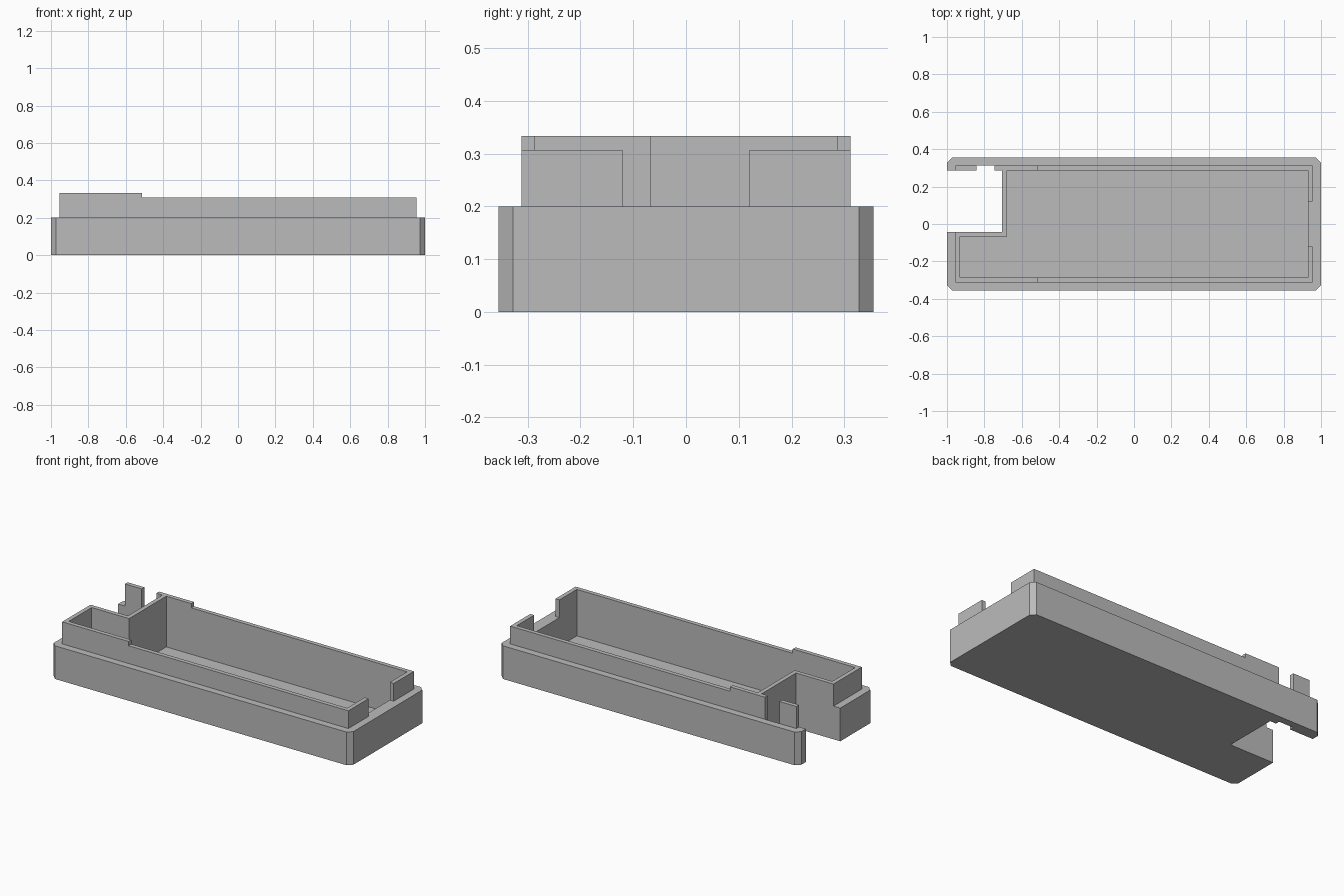
import bpy
import bmesh

if "Cube" in bpy.data.objects:
    bpy.data.objects.remove(bpy.data.objects["Cube"], do_unlink=True)

grey = bpy.data.materials.new("plain grey")
grey.use_nodes = True
colour = (0.5, 0.5, 0.5, 1)
grey.diffuse_color = colour
grey.node_tree.nodes["Principled BSDF"].inputs["Base Color"].default_value = colour


def prism(name, outline, low, high):
    """Extrude a plan outline between two heights."""
    bm = bmesh.new()
    face = bm.faces.new([bm.verts.new((x, y, low)) for x, y in outline])
    top = bmesh.ops.extrude_face_region(bm, geom=[face])["geom"]
    verts = [v for v in top if isinstance(v, bmesh.types.BMVert)]
    bmesh.ops.translate(bm, verts=verts, vec=(0, 0, high - low))
    bmesh.ops.recalc_face_normals(bm, faces=bm.faces)
    mesh = bpy.data.meshes.new(name)
    bm.to_mesh(mesh)
    bm.free()
    mesh.materials.append(grey)
    obj = bpy.data.objects.new(name, mesh)
    bpy.context.collection.objects.link(obj)
    return obj


def rect(x0, x1, y0, y1):
    return [(x0, y0), (x1, y0), (x1, y1), (x0, y1)]


def cut(target, outline, low, high):
    """Subtract a prism from the target and discard the cutter."""
    cutter = prism("cutter", outline, low, high)
    cutter.hide_render = True
    mod = target.modifiers.new("cut", "BOOLEAN")
    mod.operation = "DIFFERENCE"
    mod.solver = "EXACT"
    mod.object = cutter
    bpy.context.view_layer.objects.active = target
    bpy.ops.object.modifier_apply(modifier=mod.name)
    bpy.data.objects.remove(cutter, do_unlink=True)


# Main dimensions
X, Y, C = 1.0, 0.355, 0.027           # body half sizes and corner chamfer
RX, RY, T = 0.955, 0.312, 0.026       # rim half sizes and wall thickness
BODY, RIM_LOW, RIM_HIGH = 0.2, 0.307, 0.333
BAY_X, BAY_Y0, BAY_Y1 = -0.705, -0.042, 0.286
bay = rect(-1.2, BAY_X, BAY_Y0, BAY_Y1)
slot = rect(-0.843, -0.745, 0.2, RY)

# L-shaped inside space
ix, iy = RX - T, RY - T
cavity = [(-ix, -iy), (ix, -iy), (ix, iy), (BAY_X + T, iy),
          (BAY_X + T, BAY_Y0 - T), (-ix, BAY_Y0 - T)]

# Lower tray with chamfered upright corners, side bay and slot
tray = prism("tray_body", [(-X + C, -Y), (X - C, -Y), (X, -Y + C), (X, Y - C),
                           (X - C, Y), (-X + C, Y), (-X, Y - C), (-X, -Y + C)],
             0, BODY)
cut(tray, bay, -0.1, 0.5)
cut(tray, slot, -0.1, 0.5)
cut(tray, cavity, 0.027, 0.5)

# Raised rim: stepped top, open end gap, bay and slot
rim = prism("raised_rim", rect(-RX, RX, -RY, RY), BODY, RIM_HIGH)
cut(rim, bay, 0, 0.5)
cut(rim, rect(-0.843, -0.745, 0.2, 0.4), 0, 0.5)
cut(rim, cavity, 0, 0.5)
cut(rim, rect(-0.512, 1.2, -0.5, 0.5), RIM_LOW, 0.5)
cut(rim, rect(0.8, 1.2, -0.12, 0.12), 0, 0.5)

# Open the underside of the rim where it rests on the tray
bm = bmesh.new()
bm.from_mesh(rim.data)
under = [f for f in bm.faces if f.normal.z < -0.9 and f.calc_center_median().z < BODY + 0.01]
bmesh.ops.delete(bm, geom=under, context="FACES_ONLY")
bm.to_mesh(rim.data)
bm.free()
